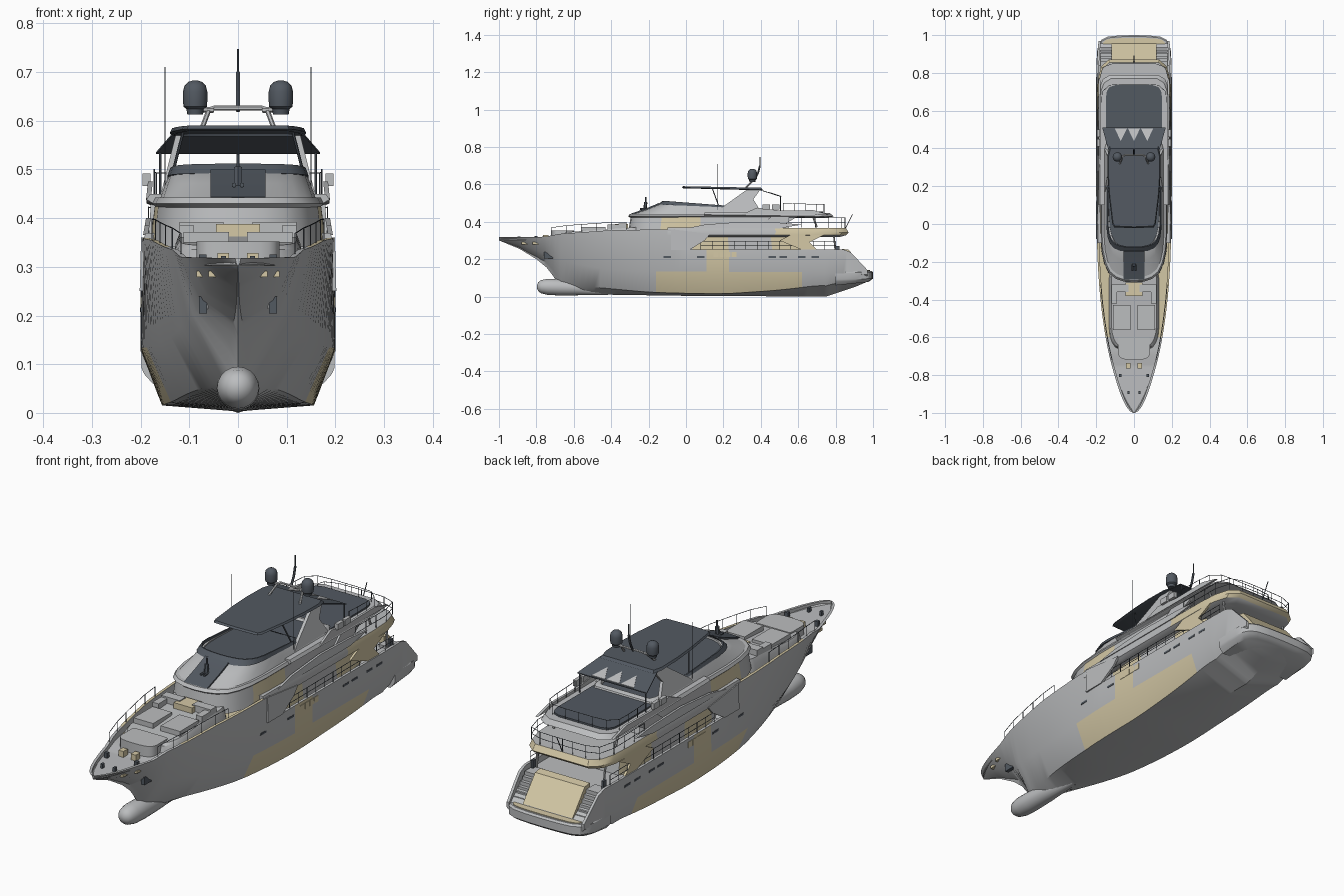
import bpy, bmesh, math
from mathutils import Vector

def mat(name, c):
    m = bpy.data.materials.new(name)
    m.diffuse_color = (*c, 1)
    return m

GREY = mat("hull_grey", (.50, .51, .52))
GOLD = mat("sand", (.66, .58, .38))
DARK = mat("slate", (.085, .10, .12))
MATS = [GREY, GOLD, DARK]

def finish(name, bm, m=0, pick=None, angle=32):
    bmesh.ops.remove_doubles(bm, verts=bm.verts, dist=1e-5)
    bmesh.ops.recalc_face_normals(bm, faces=bm.faces)
    for f in bm.faces:
        f.material_index = pick(f.calc_center_median(), f.normal) if pick else m
    me = bpy.data.meshes.new(name)
    bm.to_mesh(me)
    bm.free()
    for x in MATS:
        me.materials.append(x)
    ob = bpy.data.objects.new(name, me)
    bpy.context.collection.objects.link(ob)
    bpy.ops.object.select_all(action='DESELECT')
    ob.select_set(True)
    bpy.context.view_layer.objects.active = ob
    bpy.ops.object.shade_smooth_by_angle(angle=math.radians(angle))
    return ob

def loft(name, rings, m=0, pick=None, angle=32):
    bm = bmesh.new()
    vs = [[bm.verts.new(p) for p in r] for r in rings]
    n = len(rings[0])
    for a, b in zip(vs, vs[1:]):
        for j in range(n):
            bm.faces.new((a[j], a[(j + 1) % n], b[(j + 1) % n], b[j]))
    bm.faces.new(vs[0])
    bm.faces.new(vs[-1])
    return finish(name, bm, m, pick, angle)

def tier(name, shape, levels, m=0, pick=None):
    """Stack a half plan outline (x, t) through levels (half width, y0, y1, z0, z1)."""
    full = shape + [(-x, t) for x, t in reversed(shape) if x > 0]
    return loft(name, [[(x * w, y0 + t * (y1 - y0), z0 + t * (z1 - z0)) for x, t in full]
                       for w, y0, y1, z0, z1 in levels], m, pick)

def boxes(name, items, m=0, mirror=True):
    """Boxes given as (x0, x1, y0, y1, z0, z1), optionally on both sides."""
    bm = bmesh.new()
    for x0, x1, y0, y1, z0, z1 in items:
        for s in ((1, -1) if mirror else (1,)):
            for p in bmesh.ops.create_cube(bm, size=1)['verts']:
                p.co = (s * (x0 + (p.co.x + .5) * (x1 - x0)), y0 + (p.co.y + .5) * (y1 - y0), z0 + (p.co.z + .5) * (z1 - z0))
    return finish(name, bm, m)

def rods(name, paths, r=.0013, m=2, mirror=True):
    bm = bmesh.new()
    for path in paths:
        for s in ((1, -1) if mirror else (1,)):
            pts = [Vector((s * x, y, z)) for x, y, z in path]
            for a, b in zip(pts, pts[1:]):
                M = (b - a).to_track_quat('Z', 'Y').to_matrix().to_4x4()
                M.translation = (a + b) / 2
                bmesh.ops.create_cone(bm, cap_ends=True, segments=6, radius1=r, radius2=r, depth=(b - a).length, matrix=M)
    return finish(name, bm, m)

def rail(name, path, h, wires=1):
    """Handrail with posts over a path of deck points."""
    lines = [[(x, y, z + h * k / wires) for x, y, z in path] for k in range(1, wires + 1)]
    rods(name, lines + [[p, (p[0], p[1], p[2] + h)] for p in path])

def fin(name, yz, x0, x1, th=.01, m=0):
    """Side plate from a yz outline, leaning from x0 (lowest point) to x1 (highest)."""
    lo, hi = min(z for _, z in yz), max(z for _, z in yz)
    for side, s in (("left", 1), ("right", -1)):
        loft(f"{name}_{side}", [[(s * (x0 + (x1 - x0) * (z - lo) / (hi - lo) + d), y, z) for y, z in yz] for d in (-th / 2, th / 2)], m)

def L(tab, y):
    for (a, u), (b, v) in zip(tab, tab[1:]):
        if y <= b:
            return u + (v - u) * max(0, y - a) / (b - a)
    return tab[-1][1]

def S(tab, y):
    """Smoothed lookup, tightening towards both ends of the hull."""
    w = min(.08, (y + 1) * .5, (.97 - y) * .5)
    return sum(L(tab, y + w * k / 4) for k in range(-4, 5)) / 9

# hull curves along y
KEEL = [(-1, .3), (-.89, .255), (-.8, .2), (-.745, .155), (-.71, .11), (-.67, .04), (-.55, .012), (0, .004), (.75, 0), (.9, .05), (.97, .08)]
CH_X = [(-1, 0), (-.76, .004), (-.7, .016), (-.6, .045), (-.4, .1), (-.2, .135), (0, .152), (.4, .16), (.7, .172), (.97, .168)]
CH_D = [(-1, .002), (-.76, .012), (-.7, .045), (-.5, .04), (-.2, .016), (.2, .011), (.5, .033), (.75, .065), (.9, .035), (.97, .022)]
KN_X = [(-1, .003), (-.95, .02), (-.9, .036), (-.8, .062), (-.7, .088), (-.5, .137), (-.3, .174), (-.1, .193), (.1, .2), (.85, .2), (.97, .187)]
KN_Z = [(-1, .306), (-.89, .278), (-.8, .25), (-.7, .205), (-.5, .155), (-.3, .135), (.7, .13), (.97, .118)]
SH_X = [(-1, .006), (-.99, .024), (-.97, .039), (-.94, .056), (-.9, .073), (-.8, .105), (-.7, .131), (-.6, .152), (-.4, .179), (-.2, .193), (0, .198), (.8, .2), (.9, .194), (.97, .187)]
SH_Z = [(-1, .318), (-.75, .32), (-.68, .335), (-.4, .355), (-.06, .36), (0, .252), (.84, .252), (.88, .238), (.97, .142)]
DK_Z = [(-1, .304), (-.75, .302), (-.68, .31), (-.06, .32), (0, .225), (.84, .225), (.97, .128)]

def hull_ring(y):
    k, xs, zs, zd = L(KEEL, y), S(SH_X, y), L(SH_Z, y), L(DK_Z, y)
    xi = max(xs - .012, .0005)
    half = [(S(CH_X, y), k + S(CH_D, y)), (S(KN_X, y), S(KN_Z, y)), (xs, zs), (xi, zs), (xi, zd)]
    ring = [(0, k)] + half + [(0, zd)] + [(-x, z) for x, z in reversed(half)]
    return [(x, y, z) for x, z in ring]

def hull_paint(c, n):
    if n.z > .9 and -.6 < c.y < -.1:
        return 1
    if .04 < c.z < .12 and -.17 < c.y < .62:
        return 1
    return 1 if .13 < c.z < .25 and .1 < c.y < .24 and abs(n.x) > .7 else 0

ys = sorted({round(-1 + .03 * i, 3) for i in range(66)} | {y for t in (KEEL, SH_X, SH_Z) for y, _ in t})
loft("hull", [hull_ring(y) for y in ys], pick=hull_paint)

# bulbous bow
loft("bow_bulb", [[(r * math.cos(a * math.pi / 10), y, z + r * math.sin(a * math.pi / 10)) for a in range(20)]
     for y, r, z in ((-.797, .008, .053), (-.79, .024, .053), (-.775, .035, .053), (-.74, .043, .052), (-.68, .044, .05), (-.58, .04, .047), (-.4, .02, .03))], angle=60)

# plan outlines
NOSE = [(0, 0), (.3, .006), (.55, .025), (.75, .06), (.88, .12), (.96, .2), (1, .32), (1, .45), (1, .6), (1, .75), (1, .9), (.97, .96), (.88, 1), (0, 1)]
STERN = [(0, 0), (1, 0), (1, .35), (1, .6), (1, .8), (.97, .9), (.88, .965), (.68, 1), (0, 1)]
PLAT = [(0, 0), (1, 0), (1, .3), (.99, .55), (.95, .75), (.87, .88), (.7, .96), (.4, .99), (0, 1)]
ROOF = [(0, 0), (.75, .01), (.82, .05), (.95, .4), (1, .65), (1, .9), (.92, 1), (0, 1)]

# swim platform and transom
tier("swim_platform", PLAT, [(.175, .8, .975, .06, .078), (.193, .8, .99, .08, .088), (.198, .8, 1, .092, .096), (.198, .8, 1, .13, .13), (.193, .8, .993, .138, .138)])
tier("platform_deck", PLAT, [(.17, .9, .985, .137, .137), (.17, .9, .985, .141, .141)], 1)
loft("garage_door", [[(x, .835, .255), (x, .87, .25), (x, .955, .145), (x, .93, .135), (x, .835, .2)] for x in (-.12, .12)], 1, angle=20)
boxes("stern_steps", [(.12, .178, .8, .86 + .015 * i, .12, .236 - .016 * i) for i in range(7)])

# deck houses
def house_paint(c, n):
    return 1 if abs(n.x) > .6 and (.08 < c.y < .28 or c.y > .42) else 0
tier("main_deckhouse", NOSE, [(.155, -.12, .66, .22, .22), (.15, -.12, .64, .34, .34)], pick=house_paint)
tier("upper_deck_slab", STERN, [(.178, -.1, .82, .318, .318), (.196, -.1, .855, .33, .328), (.196, -.1, .87, .35, .342), (.19, -.1, .855, .37, .366)],
     pick=lambda c, n: 1 if c.y > .55 and abs(n.z) < .8 else 0)
tier("upper_deckhouse", NOSE, [(.18, -.31, .55, .34, .36), (.17, -.295, .53, .43, .43)], pick=lambda c, n: 1 if abs(n.x) > .6 and -.16 < c.y < .12 else 0)
tier("sundeck_brow", NOSE, [(.168, -.3, .5, .422, .422), (.176, -.31, .5, .43, .43), (.17, -.3, .5, .442, .442)])
tier("sundeck_slab", STERN, [(.165, .1, .74, .425, .42), (.188, .1, .79, .438, .428), (.18, .1, .77, .45, .446)])
tier("sundeck_coaming", NOSE, [(.16, -.29, .45, .44, .44), (.15, -.2, .44, .472, .46), (.142, -.14, .43, .498, .465), (.134, -.13, .42, .498, .465), (.13, -.12, .41, .452, .452)])
tier("sundeck_floor", NOSE, [(.13, -.12, .42, .452, .452), (.13, -.12, .42, .456, .456)], 2)
tier("aft_sundeck_floor", STERN, [(.148, .42, .735, .44, .44), (.148, .42, .735, .454, .454)], 2)
tier("windscreen", NOSE, [(.145, -.15, .24, .492, .476), (.139, -.125, .22, .512, .486), (.134, -.12, .22, .512, .486), (.138, -.14, .24, .49, .472)], 2)
loft("brow_window", [[(s, -.295, .443), (s, -.21, .473), (s, -.145, .5), (s, -.14, .49), (s, -.28, .435)] for s in (-.056, .056)], 2)

# side fashion plates
fin("bulwark_sweep", [(-.08, .25), (.02, .25), (.1, .3), (.13, .335), (-.08, .36)], .197, .194)
fin("main_deck_wing", [(.56, .33), (.5, .3), (.62, .25), (.7, .25), (.66, .29), (.74, .33)], .19, .19, m=1)
fin("upper_side_wing", [(.0, .365), (.5, .365), (.62, .385), (.5, .395), (.3, .4), (.1, .385)], .19, .184)
fin("sundeck_wing", [(.38, .37), (.5, .37), (.6, .43), (.46, .43)], .178, .174)
fin("sundeck_side", [(.3, .44), (.77, .437), (.68, .462), (.5, .46), (.38, .475)], .184, .18)
boxes("life_raft", [(.18, .196, .41, .45, .466, .492), (.18, .196, .46, .5, .466, .492)])

# hardtop, arch and awning
tier("hardtop", ROOF, [(.13, -.015, .4, .579, .568), (.14, -.022, .41, .583, .572), (.135, -.015, .4, .59, .582)], 2)
loft("aft_awning", [[(-.135, .39, z), (.135, .39, z), (.168, .51, z - .038), (-.168, .51, z - .038)] for z in (.57, .574)], 2)
for i in range(-1, 2):  # pale camouflage triangles on the awning
    loft(f"awning_triangle_{i + 2}", [[(i * .07 - .032, .505, z - .0365), (i * .07 + .032, .505, z - .0365), (i * .07, .44, z - .0158)] for z in (.573, .576)])
fin("hardtop_arch", [(.17, .455), (.19, .475), (.33, .575), (.4, .575), (.36, .52), (.4, .455)], .15, .12, .014)
rods("hardtop_struts", [[(.14, .18, .47), (.112, .14, .58)], [(.16, .505, .45), (.16, .505, .535)]], .003)

# mast frame, domes and aerials
rods("mast_frame", [[(.075, .32, .582), (.06, .36, .622), (.05, .365, .626), (0, .365, .626)]], .005, 0)
rods("mast_arm", [[(.05, .36, .622), (.088, .355, .624)]], .006, 0)
for side, s in (("left", 1), ("right", -1)):
    loft(f"satellite_dome_{side}", [[(s * .088 + r * math.cos(a * math.pi / 8), .355 + r * math.sin(a * math.pi / 8), z) for a in range(16)]
         for r, z in ((.016, .613), (.018, .624), (.024, .629), (.025, .64), (.025, .66), (.022, .672), (.014, .68), (.004, .683))], 2)
rods("mast", [[(0, .365, .62), (0, .385, .66), (0, .395, .7)]], .005, mirror=False)
rods("mast_tip", [[(0, .395, .7), (0, .395, .747)]], .0025, mirror=False)
rods("whip_aerials", [[(.15, .17, .45), (.15, .17, .71)]])
rods("flag_pole", [[(0, .85, .36), (0, .89, .44)]], .002, mirror=False)
rods("horn_post", [[(0, -.22, .46), (0, -.215, .505)]], .009, mirror=False)
rods("horn_tip", [[(0, -.215, .5), (0, -.215, .532)]], .004, mirror=False)
rods("horns", [[(.008, -.245, .468), (.008, -.21, .468)]], .005)

# foredeck lounge
tier("foredeck_trunk", NOSE, [(.135, -.68, -.25, .3, .3), (.128, -.67, -.25, .335, .35), (.12, -.66, -.25, .343, .372)])
boxes("sun_pad", [(.018, .112, -.56, -.43, .345, .372)])
boxes("sofa", [(.03, .12, -.36, -.32, .36, .392), (.09, .12, -.42, -.32, .36, .385)])
boxes("sofa_seat", [(-.045, .045, -.38, -.31, .35, .388)], 1, False)
tier("bow_seat", NOSE, [(.085, -.72, -.6, .3, .3), (.085, -.72, -.6, .352, .352)])
boxes("windlass", [(.018, .042, -.765, -.735, .3, .328)], 1)
boxes("bollards", [(.065, .08, -.81, -.795, .3, .325), (.025, .035, -.9, -.885, .3, .322), (.165, .175, .8, .82, .22, .27)], 2)

# hull windows, anchor pockets and fairleads
def ports(name, spots, m):
    items = []
    for y, z, w, h in spots:
        x = L([(L(KEEL, y) + S(CH_D, y), S(CH_X, y)), (S(KN_Z, y), S(KN_X, y)), (L(SH_Z, y), S(SH_X, y))], z)
        items.append((x - .015, x + .0015, y - w / 2, y + w / 2, z - h / 2, z + h / 2))
    boxes(name, items, m)
ports("portholes", [(y, .212, .04, .009) for y in (-.1, .08, .46, .52, .62, .69)], 2)
ports("hull_windows", [(.16 + .032 * i, .225, .028, .026) for i in range(4)], 1)
ports("anchor_pocket", [(-.735, .222, .05, .035)], 2)
ports("anchor", [(-.738, .222, .03, .018)], 0)
ports("fairlead", [(-.86, .285, .04, .012), (-.8, .285, .04, .012)], 1)

# handrails
rail("bow_rail", [(S(SH_X, y) - .008, y, L(SH_Z, y)) for y in (-.72, -.64, -.56, -.48, -.4, -.32)], .042)
rail("main_deck_rail", [(.193, .08 + .06 * i, .25) for i in range(13)], .045, 2)
rail("upper_deck_rail", [(.184, .55, .368), (.184, .62, .368), (.184, .69, .367), (.184, .76, .367), (.165, .83, .366), (.11, .85, .366), (.05, .852, .366), (0, .852, .366)], .055, 2)
rail("sundeck_rail", [(.172, .52, .455), (.172, .58, .452), (.172, .64, .45), (.168, .7, .448), (.13, .735, .448), (.065, .74, .448), (0, .74, .448)], .045)
rods("stern_posts", [[(.16, .8, .23), (.165, .79, .33)], [(.15, .7, .37), (.15, .68, .425)]], .005, 0)
